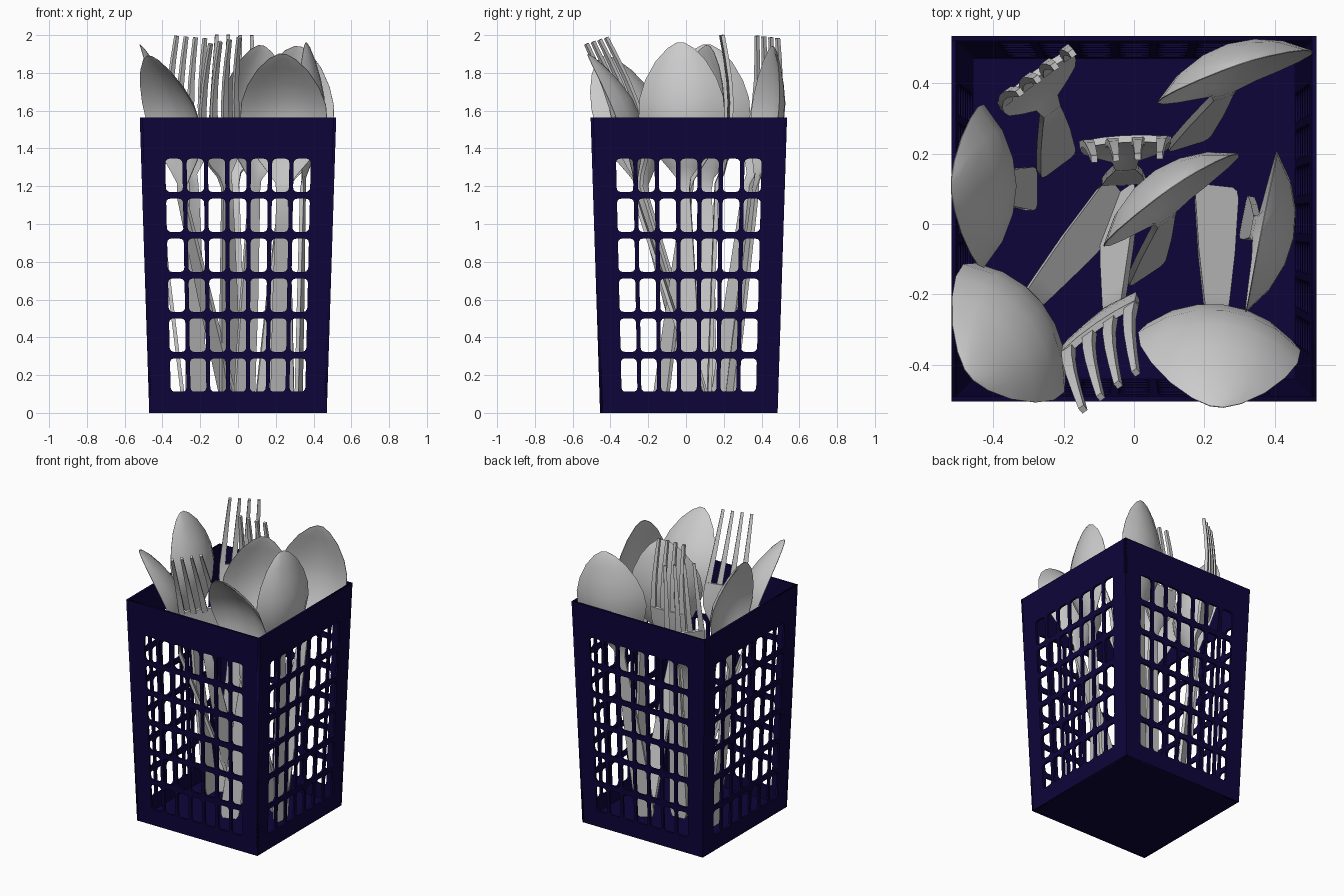
import bpy, bmesh, math
from mathutils import Vector, Matrix

if "Cube" in bpy.data.objects:
    bpy.data.objects.remove(bpy.data.objects["Cube"])

navy = bpy.data.materials.new("navy_plastic")
navy.diffuse_color = (0.004, 0.0015, 0.042, 1)
navy.use_nodes = True
navy.node_tree.nodes["Principled BSDF"].inputs["Base Color"].default_value = navy.diffuse_color
H, CY, T = 1.565, 0.015, 0.014      # basket height, y centre, wall thickness


def half(z):
    """Half width of the tapered basket at height z."""
    return 0.47 + 0.05 * z / H


def add_object(name, bm, mat=None):
    bmesh.ops.recalc_face_normals(bm, faces=bm.faces)
    me = bpy.data.meshes.new(name)
    bm.to_mesh(me)
    bm.free()
    ob = bpy.data.objects.new(name, me)
    bpy.context.collection.objects.link(ob)
    if mat:
        me.materials.append(mat)
    return ob


# flat wall pattern: outline plus 7 x 6 rounded holes, as a filled 2D curve
def rounded(cx, cy, hx, hy, r):
    pts = []
    for k, (sx, sy) in enumerate(((1, 1), (-1, 1), (-1, -1), (1, -1))):
        for j in range(4):
            a = math.radians(90 * k + 30 * j)
            pts.append((cx + sx * (hx - r) + r * math.cos(a),
                        cy + sy * (hy - r) + r * math.sin(a)))
    return pts


curve = bpy.data.curves.new("wall_pattern", 'CURVE')
curve.dimensions = '2D'
curve.fill_mode = 'BOTH'
curve.extrude = T / 2
loops = [[(-0.52, 0), (0.52, 0), (0.52, H), (-0.52, H)]]
for row in range(6):
    for col in range(-3, 4):
        loops.append(rounded(col * 0.115, 0.2 + row * 0.2115, 0.046, 0.088, 0.022))
for pts in loops:
    sp = curve.splines.new('POLY')
    sp.points.add(len(pts) - 1)
    for p, (x, y) in zip(sp.points, pts):
        p.co = (x, y, 0, 1)
    sp.use_cyclic_u = True
helper = bpy.data.objects.new("wall_pattern", curve)
bpy.context.collection.objects.link(helper)
bpy.context.view_layer.update()
flat = bpy.data.meshes.new_from_object(
    helper.evaluated_get(bpy.context.evaluated_depsgraph_get()))
bpy.data.objects.remove(helper)

# basket: four tilted walls and a floor
bm = bmesh.new()
for k in range(4):
    before = set(bm.verts)
    bm.from_mesh(flat)
    rot = Matrix.Rotation(k * math.pi / 2, 3, 'Z')
    for v in [v for v in bm.verts if v not in before]:
        u, z, d = v.co
        w = half(z)
        v.co = rot @ Vector((u * w / 0.52, -w + T / 2 + d, z)) + Vector((0, CY, 0))
    bmesh.ops.remove_doubles(bm, verts=[v for v in bm.verts if v not in before], dist=1e-5)
bmesh.ops.create_cube(bm, size=1, matrix=Matrix.Translation((0, CY, T / 2))
                      @ Matrix.Diagonal((0.938, 0.938, T, 1)))
add_object("basket", bm, navy)


# cutlery: strips of (position along length, centre x, half width, cup depth, bow)
def strip(bm, rows, cols):
    grid = []
    for t, cx, w, cup, bow in rows:
        grid.append([bm.verts.new((cx + w * u, bow + cup * (1 - u * u), t))
                     for u in (2 * i / cols - 1 for i in range(cols + 1))])
    for a, b in zip(grid, grid[1:]):
        for i in range(cols):
            bm.faces.new((a[i], a[i + 1], b[i + 1], b[i]))


HANDLE = [(0, .045), (.015, .058), (.05, .062), (.3, .052), (.5, .038), (.6, .03)]
BOWL = [(.63, .04, .0), (.66, .085, .02), (.70, .15, .05), (.75, .205, .075),
        (.80, .232, .088), (.85, .225, .085), (.90, .192, .065), (.95, .135, .038),
        (.985, .07, .012), (1, .02, 0)]
PALM = [(.63, .04), (.66, .085), (.69, .118), (.72, .128), (.765, .13)]


def bow(t, depth):
    """Side curve of the head, bulging away from its hollow side."""
    return depth * math.sin(math.pi * (t - .58) / .42) if t > .58 else 0


def cutlery(name, fork, bottom, tip, angle, bend):
    bm = bmesh.new()
    rows = [(t, 0, w, 0, 0) for t, w in HANDLE]
    if fork:
        strip(bm, rows + [(t, 0, w, 0.01, bow(t, bend)) for t, w in PALM], 4)
        for k in (-1.5, -.5, .5, 1.5):
            strip(bm, [(t, k * (0.074 - 0.003 * i), 0.019 - 0.0025 * i, 0, bow(t, bend))
                       for i, t in enumerate((.755, .82, .88, .94, 1))], 1)
    else:
        strip(bm, rows + [(t, 0, w, c, bow(t, bend)) for t, w, c in BOWL], 6)
    # lean the piece from its bottom point to its tip, facing the given angle
    a, b = Vector((*bottom, 0.03)), Vector(tip)
    z = (b - a).normalized()
    x = Vector((math.cos(math.radians(angle)), math.sin(math.radians(angle)), 0))
    y = z.cross(x).normalized()
    x = y.cross(z)
    for v in bm.verts:
        v.co = a + x * v.co.x + y * v.co.y + z * v.co.z * (b - a).length
    ob = add_object(name, bm)
    mod = ob.modifiers.new("thickness", 'SOLIDIFY')
    mod.thickness = 0.02
    mod.offset = 0
    if not fork:                    # thin the bowl towards its rim
        group = ob.vertex_groups.new(name="thickness")
        for i in range(len(ob.data.vertices)):
            r, c = divmod(i, 7)
            rim = c in (0, 6) or r == len(HANDLE) + len(BOWL) - 1
            group.add([i], 1 if r < len(HANDLE) else .15 if rim else .7, 'REPLACE')
        mod.vertex_group = group.name
    bpy.ops.object.select_all(action='DESELECT')
    ob.select_set(True)
    bpy.context.view_layer.objects.active = ob
    bpy.ops.object.modifier_apply(modifier=mod.name)
    bpy.ops.object.shade_smooth_by_angle(angle=math.radians(35))


cutlery("spoon_left", False, (-.285, .1), (-.52, .11, 1.95), -90, .045)
cutlery("spoon_right", False, (.32, .02), (.36, -.03, 1.96), -101, .01)
cutlery("spoon_back_right", False, (.15, .23), (.32, .46, 1.94), 18, 0)
cutlery("spoon_front_left", False, (-.04, .08), (-.47, -.43, 1.89), -53, .055)
cutlery("spoon_front_right", False, (.235, .1), (.235, -.52, 1.9), -7, .065)
cutlery("spoon_middle", False, (.03, -.14), (.125, .115, 1.945), 34, 0)
cutlery("fork_front", True, (-.04, .08), (-.07, -.475, 1.97), 37, .06)
cutlery("fork_middle", True, (-.03, .12), (-.02, .19, 2.0), 3, .06)
cutlery("fork_back_left", True, (-.22, .17), (-.25, .43, 1.99), 37, .06)
